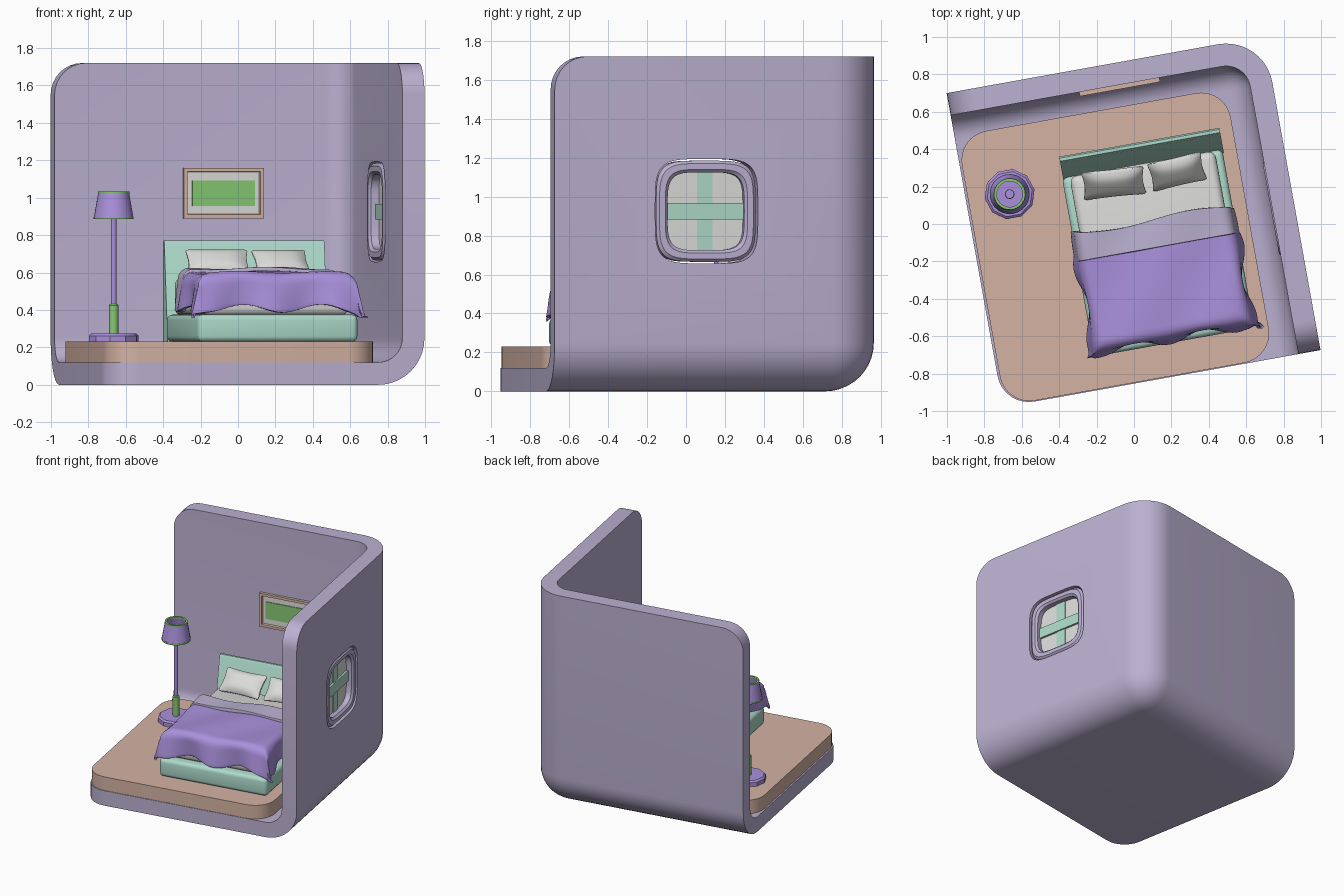
import bpy, bmesh
from math import sin, cos, pi, radians, copysign
from mathutils import Matrix, Vector

if "Cube" in bpy.data.objects:
    bpy.data.objects.remove(bpy.data.objects["Cube"], do_unlink=True)

TURN = Matrix.Rotation(radians(10.2), 4, 'Z')   # whole room is turned on its base


def material(name, rgb):
    m = bpy.data.materials.new(name)
    m.use_nodes = True
    m.diffuse_color = (*rgb, 1)
    m.node_tree.nodes["Principled BSDF"].inputs["Base Color"].default_value = (*rgb, 1)
    return m


LAVENDER = material("lavender", (.50, .44, .64))
PURPLE = material("purple", (.40, .28, .71))
TEAL = material("teal", (.42, .70, .59))
PINK = material("dusty pink", (.66, .45, .37))
GREEN = material("green", (.24, .58, .17))
WHITE = material("off white", (.71, .71, .70))


def make(name, bm, mat):
    me = bpy.data.meshes.new(name)
    bm.to_mesh(me)
    bm.free()
    me.materials.append(mat)
    ob = bpy.data.objects.new(name, me)
    bpy.context.collection.objects.link(ob)
    return ob


def finish(ob, angle=35):
    """Apply modifiers, turn the part with the room and shade it."""
    dg = bpy.context.evaluated_depsgraph_get()
    me = bpy.data.meshes.new_from_object(ob.evaluated_get(dg))
    ob.modifiers.clear()
    ob.data = me
    me.transform(TURN)
    me.shade_smooth()
    me.set_sharp_from_angle(angle=radians(angle))
    return ob


def box(name, mat, lo, hi, bevel=0, upright=0):
    bm = bmesh.new()
    bmesh.ops.create_cube(bm, size=1)
    lo, hi = Vector(lo), Vector(hi)
    for v in bm.verts:
        v.co = (lo + hi) / 2 + v.co * (hi - lo)
    if upright:
        edges = [e for e in bm.edges if abs(e.verts[0].co.z - e.verts[1].co.z) > .01]
        bmesh.ops.bevel(bm, geom=edges, offset=upright, segments=8, profile=.5, affect='EDGES')
    if bevel:
        edges = [e for e in bm.edges if e.calc_face_angle(0) > 1]
        bmesh.ops.bevel(bm, geom=edges, offset=bevel, segments=4, profile=.5, affect='EDGES')
    return finish(make(name, bm, mat))


def loft(name, mat, loops, closed=False, keep=False):
    """Skin a row of matching loops; closed joins last to first, else caps ends."""
    bm = bmesh.new()
    rows = [[bm.verts.new(p) for p in loop] for loop in loops]
    n = len(rows[0])
    pairs = list(zip(rows, rows[1:])) + ([(rows[-1], rows[0])] if closed else [])
    for a, b in pairs:
        for i in range(n):
            bm.faces.new((a[i], a[(i + 1) % n], b[(i + 1) % n], b[i]))
    if not closed:
        bm.faces.new(rows[0])
        bm.faces.new(rows[-1])
    bmesh.ops.recalc_face_normals(bm, faces=bm.faces)
    ob = make(name, bm, mat)
    return ob if keep else finish(ob)


# ---- room shell: floor, back wall and side wall blending into each other
LEFT, RIGHT, FRONT, BACK, TOP, WALL = -.862, .862, -.84, .866, 1.72, .12
bm = bmesh.new()
bmesh.ops.create_cube(bm, size=1)
for v in bm.verts:
    v.co = (v.co.x * (RIGHT - LEFT), v.co.y * (BACK - FRONT) + (BACK + FRONT) / 2, (v.co.z + .5) * TOP)
bm.normal_update()
away = [f for f in bm.faces if f.normal.z > .5 or f.normal.y < -.5 or f.normal.x < -.5]
bmesh.ops.delete(bm, geom=away, context='FACES')
inner = [e for e in bm.edges if len(e.link_faces) == 2]
bmesh.ops.bevel(bm, geom=inner, offset=.25, segments=10, profile=.5, affect='EDGES')
free = [v for v in bm.verts if len(v.link_edges) == 2]
bmesh.ops.bevel(bm, geom=free, offset=.17, segments=8, profile=.5, affect='VERTICES')
shell = make("room_shell", bm, LAVENDER)
solid = shell.modifiers.new("thickness", 'SOLIDIFY')
solid.thickness, solid.offset, solid.use_even_offset = WALL, -1, True

# ---- window in the side wall
WY, WZ = -.048, .925


def squircle(half, x, n=48):
    pts = []
    for i in range(n):
        c, s = cos(2 * pi * i / n), sin(2 * pi * i / n)
        pts.append((x, WY + half * copysign(abs(c) ** .45, c), WZ + half * copysign(abs(s) ** .45, s)))
    return pts


cutter = loft("window_cutter", LAVENDER, [squircle(.268, .6), squircle(.268, 1)], keep=True)
cut = shell.modifiers.new("window", 'BOOLEAN')
cut.object, cut.operation, cut.solver = cutter, 'DIFFERENCE', 'EXACT'
finish(shell)
bpy.data.objects.remove(cutter, do_unlink=True)

section = [(.20, .75), (.215, .735), (.245, .735), (.26, .75), (.26, .845), (.245, .86), (.215, .86), (.20, .845)]
loft("window_frame", LAVENDER, [squircle(h, x) for h, x in section], closed=True)
loft("window_pane", WHITE, [squircle(.205, .792), squircle(.205, .804)])
box("window_bar_upright", TEAL, (.785, WY - .04, WZ - .203), (.811, WY + .04, WZ + .203))
box("window_bar_level", TEAL, (.775, WY - .203, WZ - .042), (.821, WY + .203, WZ + .042))

# ---- raised floor
box("floor_slab", PINK, (-.85, -.835, .115), (.61, .63, .23), upright=.16)

# ---- wall picture
PX, PZ = .054, 1.025


def rect(inset, y):
    w, h = .218 - inset, .135 - inset
    return [(PX + a * w, y, PZ + b * h) for a, b in ((-1, -1), (1, -1), (1, 1), (-1, 1))]


loft("picture_frame", PINK, [rect(0, .75), rect(0, .723), rect(.02, .723), rect(.026, .75)], closed=True)
loft("picture_mat", WHITE, [rect(.015, .748), rect(.015, .74)])
box("picture_art", GREEN, (PX - .17, .734, PZ - .068), (PX + .17, .741, PZ + .068))

# ---- bed
box("bed_base", TEAL, (-.335, -.66, .23), (.535, .31, .375), bevel=.03)
box("mattress", WHITE, (-.295, -.61, .37), (.495, .31, .57), bevel=.04)
profile = [(.29, .23), (.39, .755), (.40, .772), (.417, .772), (.425, .76), (.425, .23)]
loft("headboard", TEAL, [[(x, y + i, z - j) for y, z in profile]
                         for x, i, j in ((-.33, 0, .0), (.54, 0, .0))])


def hang(x, edge, r=.05):
    """Bend a length x over an edge: returns distance out and drop."""
    over = x - (edge - r)
    if over <= 0:
        return x, 0
    a = min(over / r, pi / 2)
    rest = max(0, over - r * pi / 2)
    return edge - r + r * sin(a), r * (1 - cos(a)) + rest


def cloth(name, mat, y0, length, front, top, drop, thick, wave):
    bm = bmesh.new()
    nx, ny, mid, half = 48, 32, .10, .42
    grid = []
    for j in range(ny + 1):
        row = []
        for i in range(nx + 1):
            s = (i / nx * 2 - 1)
            x, dx = hang(abs(s) * (half + drop), half)
            y, dy = hang(length * j / ny, front)
            down = max(dx, dy) + .22 * min(dx, dy)
            # soft ripples along the hanging hem
            down *= 1 + .09 * sin(9 * s + 1) * (dy > dx) + .05 * sin(17 * y)
            x += .10 * dx + .09 * min(dx, dy) + wave * dx * sin(16 * y)
            y += .08 * dy + .22 * min(dx, dy) + wave * dy * sin(10 * s + 2)
            bump = .006 * sin(7 * s + 9 * y) + .012 * (1 - s * s)
            sway = .015 * sin(5 * s) * (1 - j / ny)
            row.append(bm.verts.new((mid + copysign(x, s), y0 - y + sway, top - down + bump)))
        grid.append(row)
    for a, b in zip(grid, grid[1:]):
        for i in range(nx):
            bm.faces.new((a[i], b[i], b[i + 1], a[i + 1]))
    ob = make(name, bm, mat)
    m = ob.modifiers.new("thickness", 'SOLIDIFY')
    m.thickness, m.offset = thick, -1
    b = ob.modifiers.new("soft_edge", 'BEVEL')
    b.width, b.segments, b.angle_limit = thick * .35, 2, radians(60)
    finish(ob, 60)


cloth("blanket", PURPLE, -.10, .70, .53, .592, .165, .018, .12)
cloth("folded_sheet", LAVENDER, .005, .15, 9, .612, .19, .036, .03)


def pillow(name, width, depth, place, lean, twist):
    bm = bmesh.new()
    bmesh.ops.create_cube(bm, size=2)
    bmesh.ops.subdivide_edges(bm, edges=bm.edges[:], cuts=7, use_grid_fill=True)
    for v in bm.verts:
        x, y, z = v.co
        puff = (1 - .8 * x ** 4) * (1 - .8 * y ** 4)
        v.co = (x * (.92 + .08 * y * y) * width / 2, y * (.9 + .1 * x * x) * depth / 2, z * puff * .042)
    bm.transform(Matrix.Translation(place) @ Matrix.Rotation(twist, 4, 'Z') @ Matrix.Rotation(lean, 4, 'X'))
    ob = make(name, bm, WHITE)
    ob.modifiers.new("smooth", 'SUBSURF').levels = 1
    finish(ob, 80)


pillow("pillow_right", .34, .20, (-.068, .235, .655), radians(42), radians(-4))
pillow("pillow_left", .30, .20, (.276, .235, .655), radians(40), radians(3))

# ---- floor lamp
LX, LY = -.626, .275


def lathe(name, mat, points, sides=24, closed=False):
    loft(name, mat, [[(LX + r * cos(2 * pi * i / sides), LY + r * sin(2 * pi * i / sides), z)
                      for i in range(sides)] for r, z in points], closed=closed)


lathe("lamp_base", PURPLE, [(.135, .23), (.135, .262), (.122, .274)], sides=10)
lathe("lamp_grip", GREEN, [(.026, .27), (.026, .425), (.02, .432)], sides=16)
lathe("lamp_pole", PURPLE, [(.015, .43), (.015, .95), (.024, .952), (.024, .975)], sides=16)
lathe("lamp_shade", PURPLE, [(.107, .89), (.083, 1.025), (.071, 1.025), (.095, .89)], closed=True)
for name, r, z in (("shade_rim_lower", .107, .885), ("shade_rim_upper", .084, 1.022)):
    lathe(name, GREEN, [(r, z), (r, z + .012), (r - .015, z + .012), (r - .015, z)], closed=True)
